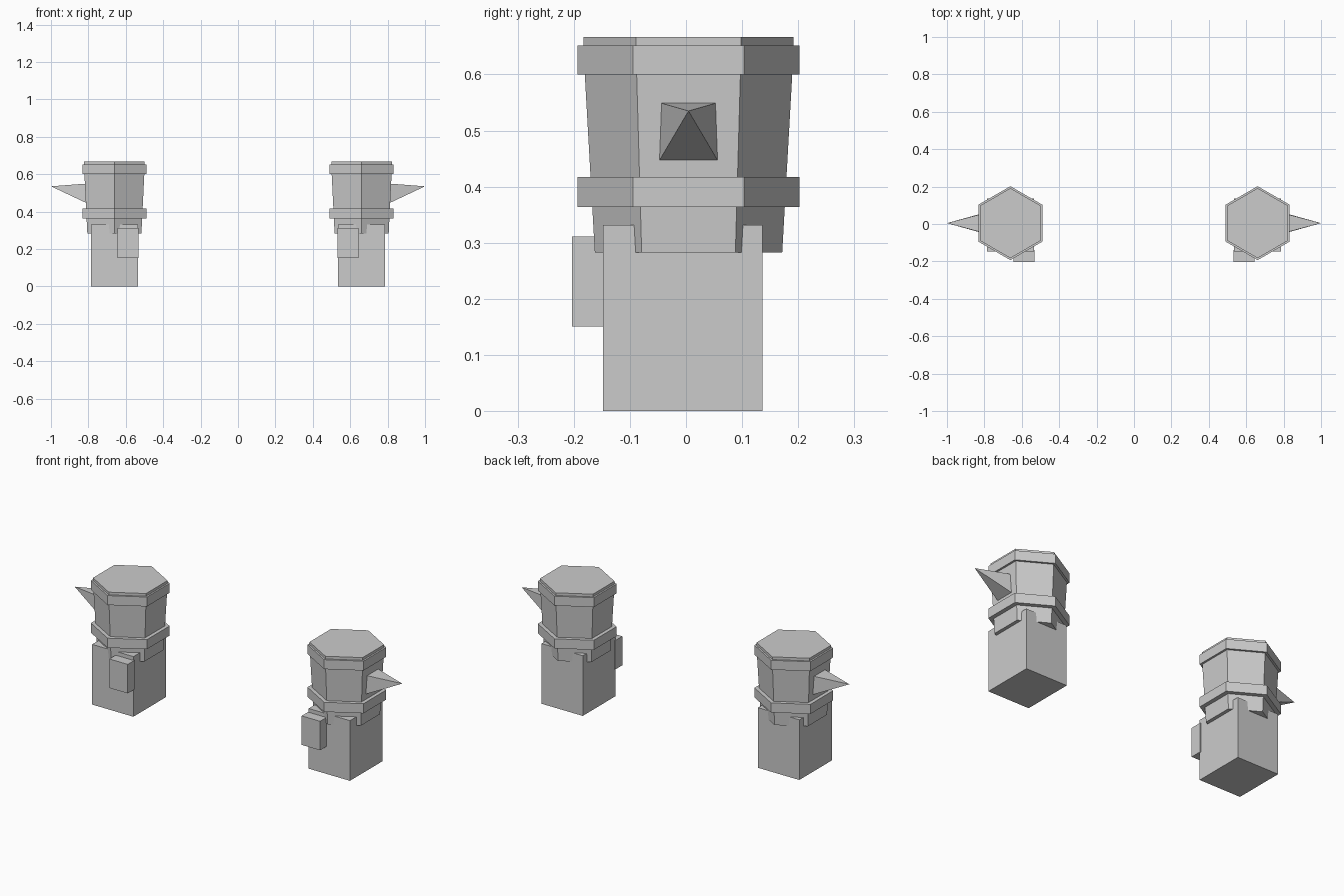
import bpy, bmesh, math

if "Cube" in bpy.data.objects:
    bpy.data.objects.remove(bpy.data.objects["Cube"])

grey = bpy.data.materials.new("plain grey")
grey.diffuse_color = (0.6, 0.6, 0.6, 1)
grey.use_nodes = True
grey.node_tree.nodes["Principled BSDF"].inputs["Base Color"].default_value = grey.diffuse_color

CX, CY = 0.661, 0.0045   # axis of one tower


def finish(name, bm):
    bmesh.ops.recalc_face_normals(bm, faces=bm.faces)
    me = bpy.data.meshes.new(name)
    bm.to_mesh(me)
    bm.free()
    me.materials.append(grey)
    ob = bpy.data.objects.new(name, me)
    bpy.context.collection.objects.link(ob)


def hull(name, side, rings):
    """Loft closed rings of points; a one-point last ring makes a tip."""
    bm = bmesh.new()
    loops = [[bm.verts.new((side * x, y, z)) for x, y, z in r] for r in rings]
    for a, b in zip(loops, loops[1:]):
        n = len(a)
        for i in range(n):
            j = (i + 1) % n
            if len(b) == 1:
                bm.faces.new((a[i], a[j], b[0]))
            else:
                bm.faces.new((a[i], a[j], b[j], b[i]))
    bm.faces.new(loops[0])
    if len(loops[-1]) > 2:
        bm.faces.new(loops[-1])
    finish(name, bm)


def hexagon(r, z):
    return [(CX + r * math.sin(k * math.pi / 3), CY + r * math.cos(k * math.pi / 3), z)
            for k in range(6)]


def rect(x0, x1, y0, y1, z):
    return [(x0, y0, z), (x1, y0, z), (x1, y1, z), (x0, y1, z)]


for side, tag in ((-1, "left"), (1, "right")):
    # square base block
    hull(f"{tag}_base", side, [rect(0.535, 0.787, -0.148, 0.136, z) for z in (0, 0.332)])
    # small block on the front
    hull(f"{tag}_front_block", side, [rect(0.531, 0.643, -0.203, -0.14, z) for z in (0.151, 0.311)])
    # flared six-sided body
    hull(f"{tag}_body", side, [hexagon(0.167, 0.283), hexagon(0.186, 0.62)])
    # two collars and the cap
    hull(f"{tag}_lower_collar", side, [hexagon(0.1975, z) for z in (0.364, 0.417)])
    hull(f"{tag}_upper_collar", side, [hexagon(0.1975, z) for z in (0.60, 0.652)])
    hull(f"{tag}_cap", side, [hexagon(0.187, z) for z in (0.64, 0.667)])
    # pointed spike on the outer side
    hull(f"{tag}_spike", side, [
        [(0.809, CY - 0.053, 0.445), (0.809, CY + 0.053, 0.445),
         (0.815, CY + 0.049, 0.549), (0.815, CY - 0.049, 0.549)],
        [(1.0, CY, 0.535)]])
